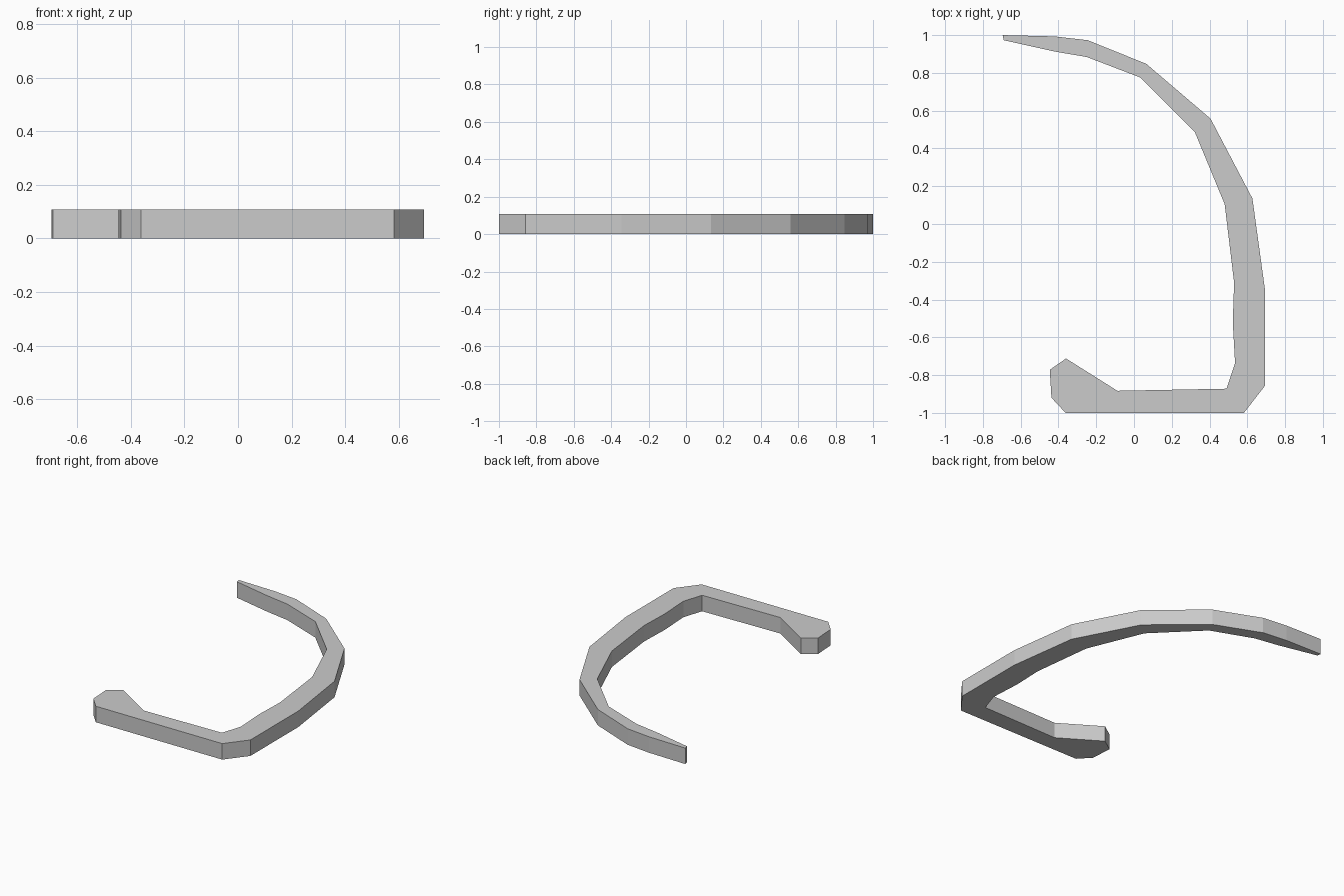
import bpy
import bmesh

cube = bpy.data.objects.get("Cube")
if cube:
    bpy.data.objects.remove(cube, do_unlink=True)

HEIGHT = 0.108

# Curved arm: outer edge from the tip to the corner
outer_arc = [(-0.695, 1.0), (-0.42, 0.993), (-0.245, 0.973), (0.065, 0.848),
             (0.405, 0.558), (0.627, 0.135), (0.693, -0.345), (0.693, -0.857)]
# Straight foot with its upturned end
foot = [(0.582, -1.0), (-0.362, -1.0), (-0.437, -0.92), (-0.446, -0.772),
        (-0.36, -0.712), (-0.088, -0.883), (0.49, -0.872)]
# Inner edge from the corner back to the tip
inner_arc = [(0.535, -0.735), (0.523, -0.52), (0.53, -0.31), (0.48, 0.105),
             (0.322, 0.487), (0.035, 0.775), (-0.25, 0.884), (-0.42, 0.913),
             (-0.69, 0.973)]


def flat_material(name, color):
    mat = bpy.data.materials.new(name)
    mat.use_nodes = True
    mat.diffuse_color = color
    mat.node_tree.nodes["Principled BSDF"].inputs["Base Color"].default_value = color
    return mat


def extruded_profile(name, outline, height, mat):
    bm = bmesh.new()
    base = bm.faces.new([bm.verts.new((x, y, 0)) for x, y in outline])
    top = bmesh.ops.extrude_face_region(bm, geom=[base], use_keep_orig=True)
    raised = [v for v in top["geom"] if isinstance(v, bmesh.types.BMVert)]
    bmesh.ops.translate(bm, verts=raised, vec=(0, 0, height))
    bmesh.ops.recalc_face_normals(bm, faces=bm.faces)
    mesh = bpy.data.meshes.new(name)
    bm.to_mesh(mesh)
    bm.free()
    mesh.materials.append(mat)
    obj = bpy.data.objects.new(name, mesh)
    bpy.context.collection.objects.link(obj)
    return obj


grey = flat_material("light grey", (0.6, 0.6, 0.6, 1))
extruded_profile("curved_hook", outer_arc + foot + inner_arc, HEIGHT, grey)
